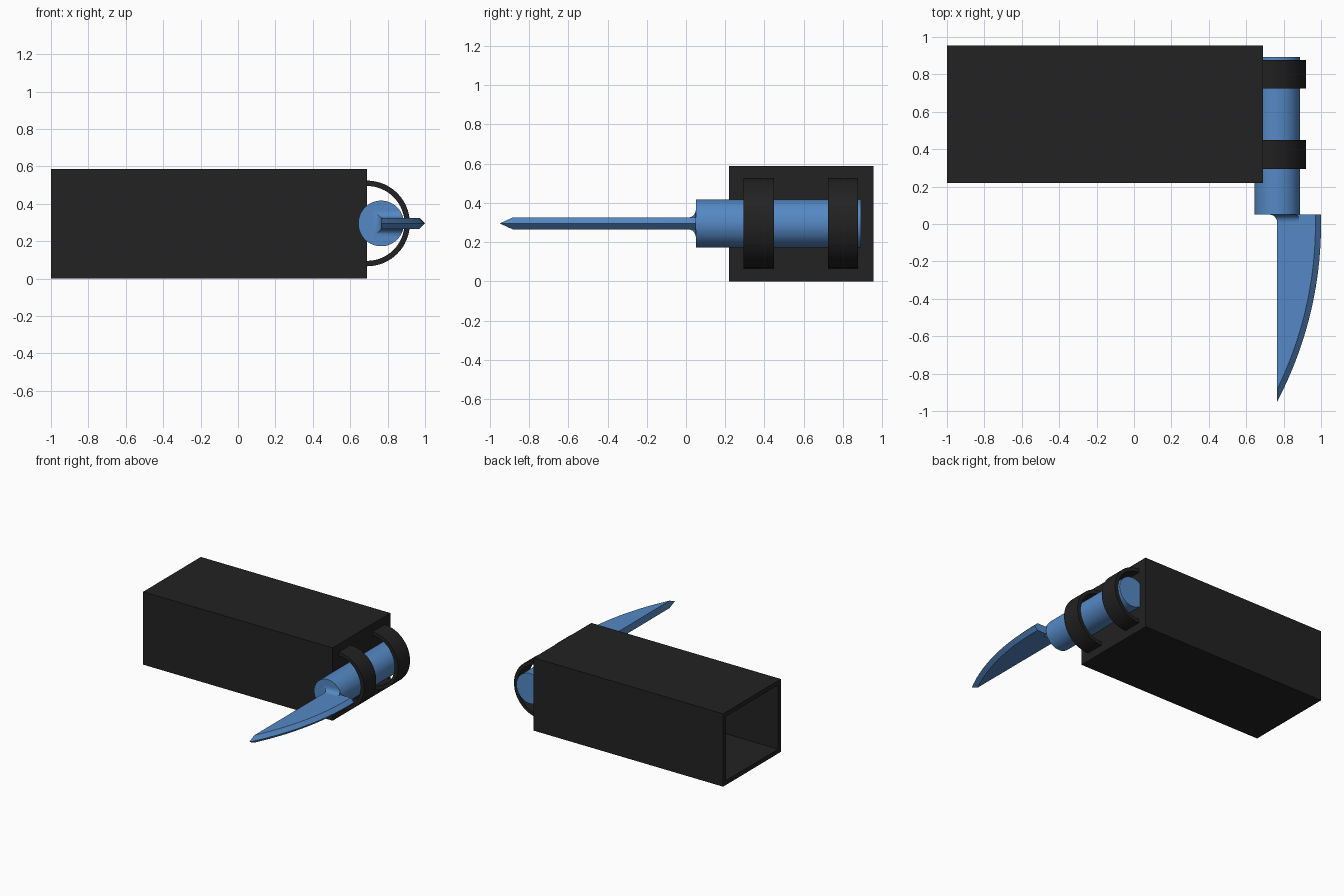
import bpy, bmesh
from math import sin, cos, pi, sqrt, radians, asin, acos
from mathutils import Vector

if "Cube" in bpy.data.objects:
    bpy.data.objects.remove(bpy.data.objects["Cube"])

ZC, XC, XW = 0.295, 0.765, 0.69   # axis height, handle axis x, case end face x


def material(name, rgb):
    m = bpy.data.materials.new(name)
    m.diffuse_color = (*rgb, 1)
    m.use_nodes = True
    m.node_tree.nodes["Principled BSDF"].inputs["Base Color"].default_value = m.diffuse_color
    return m


BLACK = material("black", (0.016, 0.016, 0.016))
BLUE = material("blue", (0.09, 0.25, 0.56))


def finish(bm, name, mat, angle=30):
    bmesh.ops.recalc_face_normals(bm, faces=bm.faces)
    me = bpy.data.meshes.new(name)
    bm.to_mesh(me)
    bm.free()
    me.materials.append(mat)
    ob = bpy.data.objects.new(name, me)
    bpy.context.collection.objects.link(ob)
    bpy.ops.object.select_all(action='DESELECT')
    ob.select_set(True)
    bpy.context.view_layer.objects.active = ob
    bpy.ops.object.shade_smooth_by_angle(angle=radians(angle))
    return ob


def loft(name, sections, mat, angle=30):
    """Skin equal-length closed point loops and cap both ends."""
    bm = bmesh.new()
    loops = [[bm.verts.new(p) for p in s] for s in sections]
    n = len(loops[0])
    for a, b in zip(loops, loops[1:]):
        for i in range(n):
            j = (i + 1) % n
            bm.faces.new((a[i], a[j], b[j], b[i]))
    bm.faces.new(loops[0])
    bm.faces.new(loops[-1])
    bmesh.ops.remove_doubles(bm, verts=bm.verts, dist=1e-5)
    return finish(bm, name, mat, angle)


# Case: box hollowed from its open left end
bm = bmesh.new()
bmesh.ops.create_cube(bm, size=1)
for v in bm.verts:
    v.co = ((v.co.x + 0.5) * 1.69 - 1, v.co.y * 0.735 + 0.5875, (v.co.z + 0.5) * 0.587)
bm.normal_update()
end = min(bm.faces, key=lambda f: f.calc_center_median().x)
bmesh.ops.inset_region(bm, faces=[end], thickness=0.05)
inner = bmesh.ops.extrude_discrete_faces(bm, faces=[end])["faces"][0]
bmesh.ops.translate(bm, verts=inner.verts, vec=(1.64, 0, 0))
finish(bm, "case", BLACK)

# Half-ring clips on the case end
for name, y0, y1 in (("front_clip", 0.293, 0.448), ("rear_clip", 0.725, 0.878)):
    secs = []
    for i in range(33):
        t = -pi / 2 + pi * i / 32
        secs.append([(XW + r * cos(t), y, ZC + r * sin(t))
                     for r, y in ((0.2, y0), (0.229, y0), (0.229, y1), (0.2, y1))])
    loft(name, secs, BLACK)

# Cylindrical handle
loft("handle", [[(XC + 0.122 * cos(2 * pi * i / 64), y, ZC + 0.122 * sin(2 * pi * i / 64))
                 for i in range(64)] for y in (0.05, 0.893)], BLUE)

# Concave fillet between handle and blade
secs = []
for i in range(9):
    a = pi / 2 * i / 8
    d, y = 0.04 * (1 - cos(a)), 0.01 + 0.04 * sin(a)
    h = 0.03 + d
    xr = XC + sqrt(0.121 ** 2 - h * h)
    secs.append([(XC - d, y, ZC - h), (xr, y, ZC - h), (xr, y, ZC + h), (XC - d, y, ZC + h)])
loft("blade_fillet", secs, BLUE)


# Blade: straight back, arc edge sharpened by a bevel on both sides
R = (0.95 ** 2 + 0.235 ** 2) / 0.47


def edge(radius, n=32):
    cx = 1 - R
    stop = acos((XC - cx) / radius)
    return [(cx + radius, 0.05)] + [(cx + radius * cos(stop * i / n), -radius * sin(stop * i / n))
                                    for i in range(n + 1)]


bm = bmesh.new()
sharp = [bm.verts.new((x, y, ZC)) for x, y in edge(R)]
flats = []
for side in (-0.03, 0.03):
    flat = [bm.verts.new((x, y, ZC + side)) for x, y in edge(R - 0.03)]
    back = bm.verts.new((XC, 0.05, ZC + side))
    bm.faces.new([back] + flat)
    for i in range(len(flat) - 1):
        bm.faces.new((flat[i], flat[i + 1], sharp[i + 1], sharp[i]))
    flats.append((back, flat))
(b0, f0), (b1, f1) = flats
bm.faces.new((b0, f0[0], sharp[0], f1[0], b1))
bm.faces.new((b0, f0[-1], sharp[-1], f1[-1], b1))
finish(bm, "blade", BLUE)
